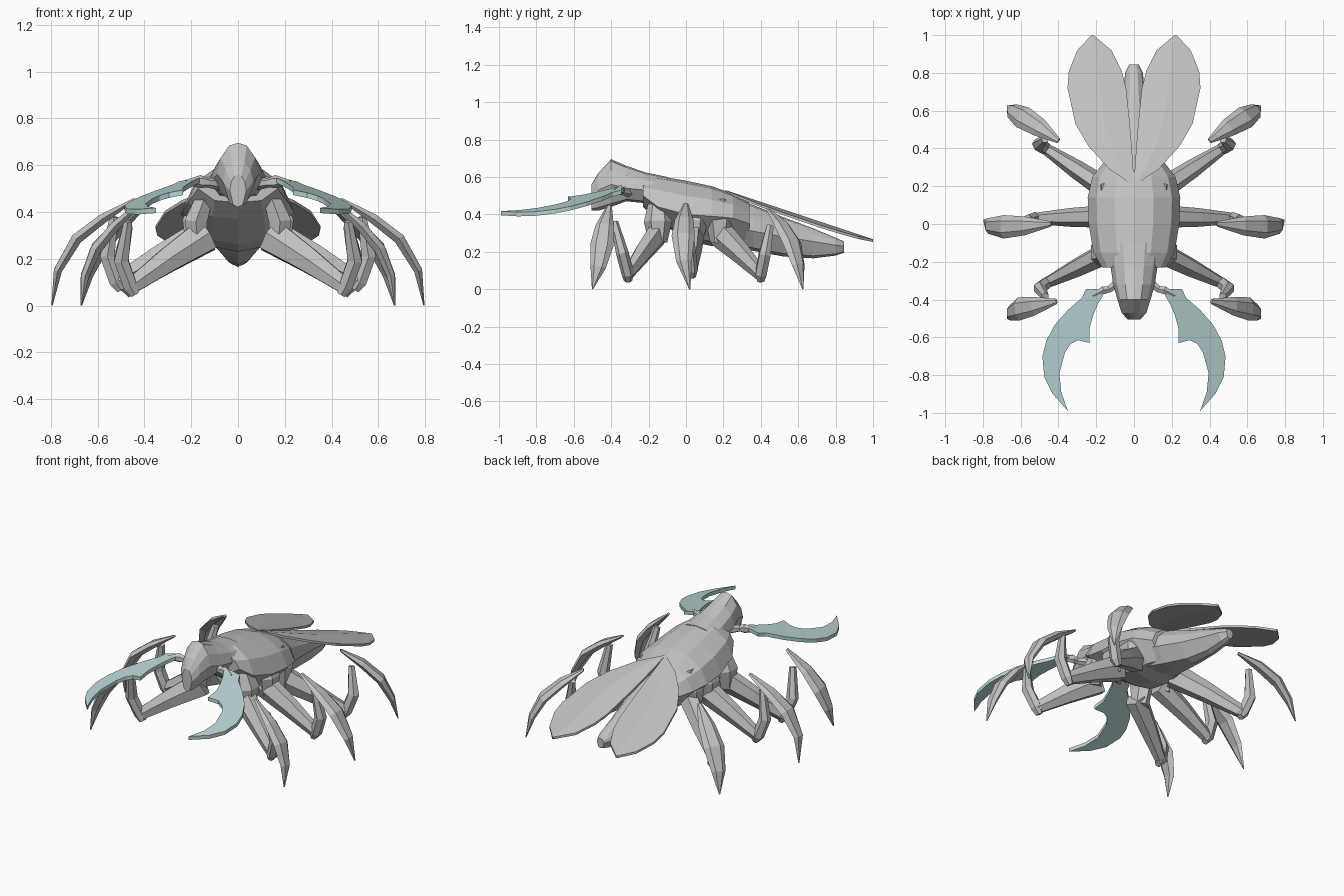
import bpy, bmesh, math
from mathutils import Vector


def material(name, rgb):
    m = bpy.data.materials.new(name)
    m.diffuse_color = (*rgb, 1)
    return m


GREY = material("shell grey", (0.54, 0.54, 0.54))
TEAL = material("blade teal", (0.50, 0.67, 0.67))


def skin(name, rings, mat=GREY):
    """Join rings of points into a closed faceted solid."""
    bm = bmesh.new()
    vs = [[bm.verts.new(p) for p in r] for r in rings]
    n = len(rings[0])
    for a, b in zip(vs, vs[1:]):
        for i in range(n):
            j = (i + 1) % n
            bm.faces.new((a[i], a[j], b[j], b[i]))
    bm.faces.new(vs[0])
    bm.faces.new(vs[-1])
    bmesh.ops.remove_doubles(bm, verts=bm.verts, dist=0.0005)
    bmesh.ops.recalc_face_normals(bm, faces=bm.faces)
    me = bpy.data.meshes.new(name)
    bm.to_mesh(me)
    bm.free()
    me.materials.append(mat)
    ob = bpy.data.objects.new(name, me)
    bpy.context.collection.objects.link(ob)
    return ob


def limb(name, path, widths, depths, side, sides=6):
    """Sweep a polygon along a path; widths lie along side, depths across it."""
    pts = [Vector(p) for p in path]
    rings = []
    for i, p in enumerate(pts):
        t = (pts[min(i + 1, len(pts) - 1)] - pts[max(i - 1, 0)]).normalized()
        s = Vector(side)
        s = (s - t * s.dot(t)).normalized()
        u = t.cross(s)
        rings.append([p + s * widths[i] * math.cos(a) + u * depths[i] * math.sin(a)
                      for a in (2 * math.pi * k / sides for k in range(sides))])
    return skin(name, rings)


def body(name, sections, crown=0.42):
    """Ten-sided sections: y, half width, top z, widest z, bottom z, bottom half width."""
    rings = []
    for y, w, zt, zm, zb, wb in sections:
        half = [(crown * w, zt - 0.08 * (zt - zm)), (0.82 * w, zm + 0.55 * (zt - zm)),
                (w, zm), (wb, zb + 0.15 * (zm - zb))]
        rings.append([(0, y, zt)] + [(x, y, z) for x, z in half] + [(0, y, zb)]
                     + [(-x, y, z) for x, z in reversed(half)])
    return skin(name, rings)


# Thorax with undercut chest, and abdomen
body("thorax", [
    (-0.23, 0.17, 0.58, 0.50, 0.44, 0.10), (-0.15, 0.215, 0.605, 0.44, 0.37, 0.11),
    (0.00, 0.24, 0.58, 0.40, 0.26, 0.12), (0.14, 0.245, 0.55, 0.39, 0.23, 0.12),
    (0.25, 0.22, 0.51, 0.38, 0.23, 0.11), (0.34, 0.15, 0.46, 0.35, 0.23, 0.08)])
body("abdomen", [
    (0.20, 0.16, 0.49, 0.34, 0.24, 0.10), (0.36, 0.13, 0.45, 0.31, 0.205, 0.07),
    (0.52, 0.09, 0.385, 0.28, 0.175, 0.045), (0.68, 0.06, 0.325, 0.255, 0.165, 0.03),
    (0.80, 0.047, 0.275, 0.235, 0.18, 0.025), (0.845, 0.025, 0.255, 0.23, 0.195, 0.015)])

# Head with raised crown, tapering to a blunt snout
body("head", [
    (-0.10, 0.14, 0.60, 0.52, 0.45, 0.08), (-0.22, 0.125, 0.625, 0.53, 0.46, 0.08),
    (-0.32, 0.11, 0.66, 0.54, 0.47, 0.07), (-0.40, 0.088, 0.695, 0.56, 0.44, 0.045),
    (-0.47, 0.065, 0.62, 0.53, 0.42, 0.035), (-0.505, 0.035, 0.56, 0.49, 0.42, 0.02)])

# Leg layout: hip, knee, ankle, then the points of the curved foot blade
legs = {
    "front": [(0.14, -0.15, 0.30), (0.46, -0.31, 0.08), (0.47, -0.385, 0.36),
              [(0.41, -0.41, 0.445), (0.53, -0.435, 0.335), (0.61, -0.45, 0.235),
               (0.655, -0.47, 0.12), (0.67, -0.50, 0.0)], (0, 1, 0)],
    "middle": [(0.15, 0.04, 0.30), (0.52, 0.03, 0.10), (0.53, 0.0, 0.38),
               [(0.44, 0.0, 0.455), (0.58, -0.01, 0.37), (0.69, -0.015, 0.285),
                (0.77, -0.01, 0.15), (0.795, 0.02, 0.0)], (0, 1, 0)],
    "back": [(0.14, 0.18, 0.30), (0.47, 0.40, 0.08), (0.47, 0.45, 0.34),
             [(0.40, 0.44, 0.425), (0.50, 0.51, 0.345), (0.59, 0.565, 0.25),
              (0.645, 0.60, 0.13), (0.67, 0.625, 0.0)], (-0.6, 0.8, 0)],
}

# Wing stations: y, inner x, outer x
wing = [(0.21, 0.0, 0.012), (0.29, 0.004, 0.13), (0.41, 0.012, 0.24), (0.53, 0.022, 0.31),
        (0.72, 0.042, 0.352), (0.81, 0.065, 0.345), (0.92, 0.12, 0.30), (1.0, 0.215, 0.225)]
# Pincer outline, as x, y pairs
pincer = [(0.165, -0.38), (0.19, -0.345), (0.255, -0.345), (0.275, -0.39), (0.35, -0.455),
          (0.42, -0.535), (0.465, -0.62), (0.485, -0.70), (0.475, -0.81), (0.43, -0.90),
          (0.35, -0.99), (0.385, -0.89), (0.395, -0.79), (0.365, -0.68), (0.335, -0.635),
          (0.295, -0.615), (0.235, -0.63), (0.235, -0.55), (0.215, -0.48), (0.19, -0.42)]


def pincer_height(x, y):
    return 0.54 - 0.23 * (x - 0.2) + 0.14 * (y + 0.36)


for sx, tag in ((1, "right"), (-1, "left")):
    def flip(p):
        return (sx * p[0], p[1], p[2])

    for pos, (hip, knee, ankle, blade, side) in legs.items():
        hip, knee, ankle = (Vector(flip(p)) for p in (hip, knee, ankle))
        # Haunch joining the leg to the flank
        limb(f"{pos}_haunch_{tag}", [hip + Vector((0, 0, 0.17)), hip + Vector((sx * 0.04, 0, 0.06)),
                                     hip + Vector((sx * 0.03, 0, -0.05))],
             [0.05, 0.075, 0.05], [0.04, 0.055, 0.05], (0, 1, 0))
        mid = hip.lerp(knee, 0.5) + Vector((0, 0, 0.005))
        limb(f"{pos}_thigh_{tag}", [hip, mid, knee], [0.06, 0.05, 0.03],
             [0.08, 0.06, 0.038], flip(side))
        shin = knee.lerp(ankle, 0.4) + Vector((sx * 0.035, 0, 0))
        limb(f"{pos}_shin_{tag}", [knee - Vector((sx * 0.02, 0, 0.035)), knee, shin, ankle],
             [0.022, 0.034, 0.034, 0.022], [0.02, 0.034, 0.036, 0.02], flip(side))
        limb(f"{pos}_foot_blade_{tag}", [flip(p) for p in blade],
             [0.014, 0.05, 0.062, 0.042, 0.003], [0.007, 0.024, 0.027, 0.02, 0.003], flip(side))

    # Wing, sloping to the rear with a soft crease along its middle
    rings = []
    for y, xi, xo in wing:
        z = 0.53 - 0.333 * (y - 0.21)
        drop = 0.06 * (xo - xi)
        row = [(xi, z - drop * 0.6), (xi + 0.45 * (xo - xi), z), (xo, z - drop)]
        rings.append([(sx * x, y, h) for x, h in row]
                     + [(sx * x, y, h - 0.014) for x, h in reversed(row)])
    skin(f"wing_{tag}", rings)

    # Pincer with its jointed arm
    limb(f"pincer_arm_{tag}", [(sx * 0.07, -0.30, 0.52), (sx * 0.13, -0.345, 0.525),
                               (sx * 0.16, -0.35, 0.53), (sx * 0.22, -0.38, 0.525)],
         [0.03, 0.02, 0.028, 0.012], [0.03, 0.02, 0.024, 0.012], (0, 0, 1))
    skin(f"pincer_{tag}", [[(sx * x, y, pincer_height(x, y) - d) for x, y in pincer]
                           for d in (0, 0.022)], TEAL)
